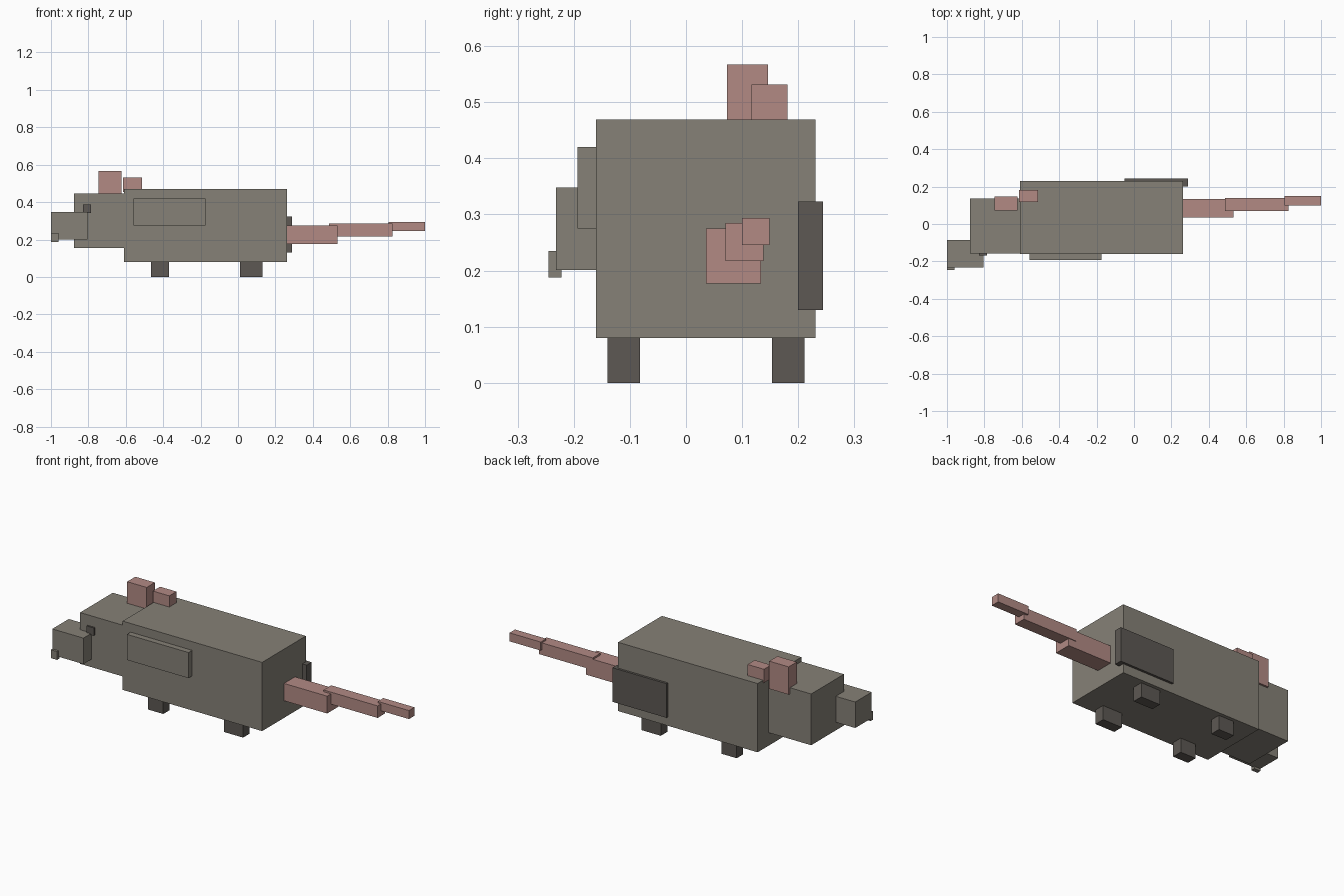
import bpy

default = bpy.data.objects.get("Cube")
if default:
    bpy.data.objects.remove(default, do_unlink=True)


def make_material(name, rgb):
    mat = bpy.data.materials.new(name)
    mat.use_nodes = True
    colour = (*rgb, 1.0)
    mat.diffuse_color = colour
    mat.node_tree.nodes["Principled BSDF"].inputs["Base Color"].default_value = colour
    return mat


taupe = make_material("taupe fur", (0.238, 0.219, 0.184))
pink = make_material("pink skin", (0.445, 0.254, 0.231))
dark = make_material("dark brown", (0.109, 0.098, 0.087))


def box(name, mat, x, y, z):
    """Box from (min, max) spans along each axis."""
    spans = (x, y, z)
    bpy.ops.mesh.primitive_cube_add(size=1, location=[(a + b) / 2 for a, b in spans])
    obj = bpy.context.object
    obj.name = name
    obj.scale = [b - a for a, b in spans]
    bpy.ops.object.transform_apply(location=False, rotation=False, scale=True)
    obj.data.materials.append(mat)
    return obj


# Body and head
box("body", taupe, (-0.61, 0.263), (-0.16, 0.231), (0.08, 0.469))
box("head", taupe, (-0.878, -0.61), (-0.158, 0.135), (0.155, 0.445))
box("snout", taupe, (-1.0, -0.805), (-0.232, -0.085), (0.201, 0.348))
box("nose", taupe, (-1.0, -0.961), (-0.245, -0.222), (0.188, 0.235))
box("eye", dark, (-0.83, -0.785), (-0.168, -0.14), (0.342, 0.386))

# Side panels
box("front_panel", taupe, (-0.56, -0.175), (-0.193, -0.15), (0.275, 0.42))
box("back_panel", dark, (-0.05, 0.29), (0.2, 0.244), (0.13, 0.323))

# Ears
box("large_ear", pink, (-0.745, -0.623), (0.073, 0.146), (0.41, 0.567))
box("small_ear", pink, (-0.615, -0.512), (0.117, 0.181), (0.455, 0.532))

# Legs
for end, x in (("head", (-0.465, -0.37)), ("tail", (0.01, 0.13))):
    for side, y in (("front", (-0.14, -0.082)), ("back", (0.153, 0.211))):
        box(f"{end}_end_{side}_leg", dark, x, y, (0.0, 0.085))

# Tapering tail
box("tail_base", pink, (0.25, 0.533), (0.036, 0.134), (0.177, 0.275))
box("tail_middle", pink, (0.487, 0.825), (0.07, 0.138), (0.217, 0.285))
box("tail_tip", pink, (0.805, 1.0), (0.1, 0.149), (0.246, 0.294))
